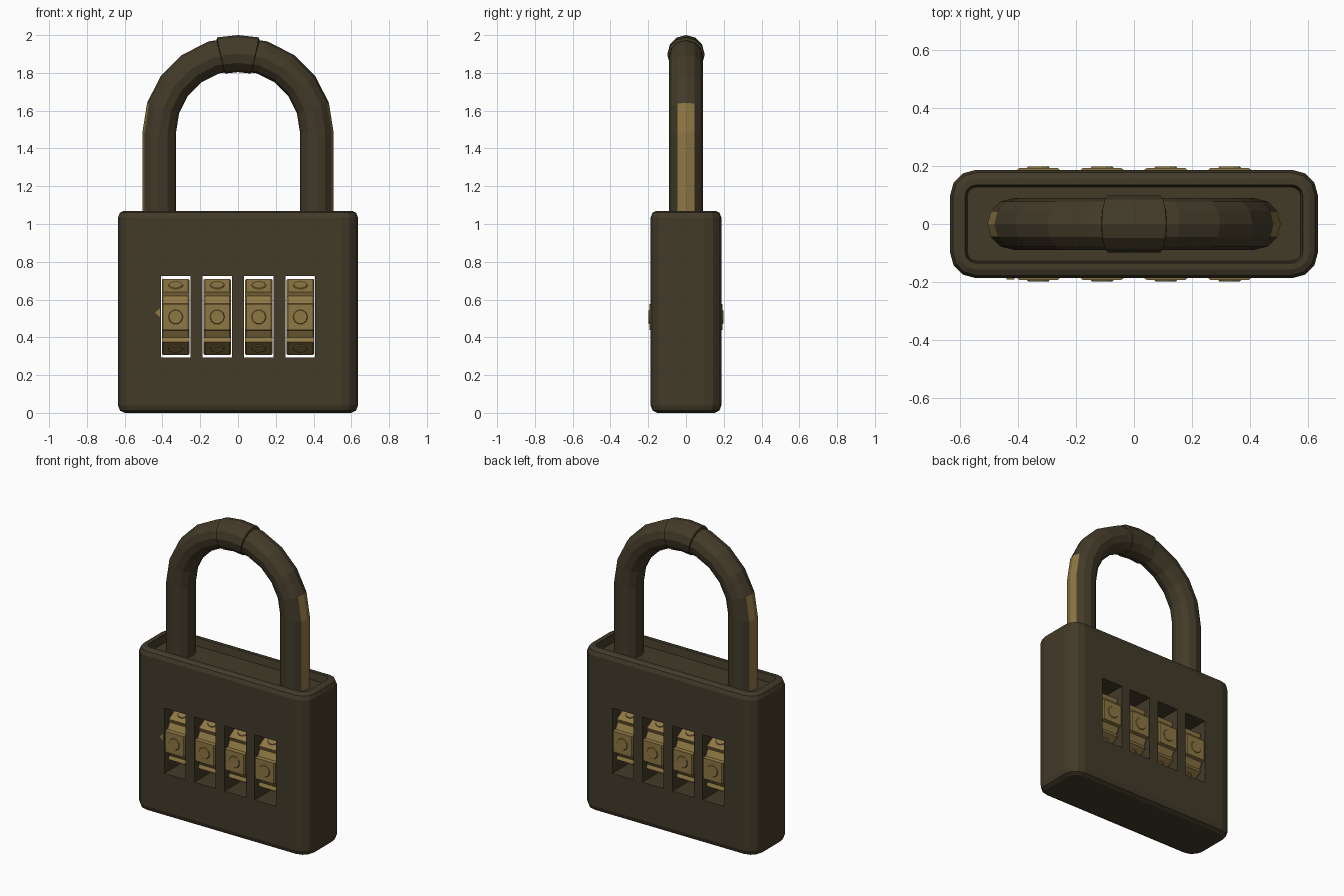
import bpy, bmesh, math
from mathutils import Vector, Matrix

if "Cube" in bpy.data.objects:
    bpy.data.objects.remove(bpy.data.objects["Cube"])


def material(name, rgb):
    m = bpy.data.materials.new(name)
    m.diffuse_color = (*rgb, 1)
    m.use_nodes = True
    m.node_tree.nodes["Principled BSDF"].inputs["Base Color"].default_value = m.diffuse_color
    return m


DARK = material("dark bronze", (0.055, 0.043, 0.022))
GOLD = material("worn brass", (0.27, 0.185, 0.058))


def finish(bm, name, *mats):
    bmesh.ops.recalc_face_normals(bm, faces=bm.faces)
    me = bpy.data.meshes.new(name)
    bm.to_mesh(me)
    bm.free()
    for m in mats:
        me.materials.append(m)
    ob = bpy.data.objects.new(name, me)
    bpy.context.collection.objects.link(ob)
    return ob


def loft(bm, loops):
    """Skin closed point loops and cap both ends."""
    rings = [[bm.verts.new(p) for p in lp] for lp in loops]
    for a, b in zip(rings, rings[1:]):
        n = len(a)
        for i in range(n):
            bm.faces.new((a[i], a[(i + 1) % n], b[(i + 1) % n], b[i]))
    bm.faces.new(rings[0][::-1])
    bm.faces.new(rings[-1])


def rounded_rect(inset, z, hx=0.635, hy=0.187, r=0.09, seg=3):
    rr = max(r - inset, 0.025)
    cx, cy = hx - inset - rr, hy - inset - rr
    pts = []
    for q, (sx, sy) in enumerate([(1, 1), (-1, 1), (-1, -1), (1, -1)]):
        for k in range(seg + 1):
            a = math.pi / 2 * (q + k / seg)
            pts.append((sx * cx + rr * math.cos(a), sy * cy + rr * math.sin(a), z))
    return pts


DIAL_X = [-0.33, -0.11, 0.11, 0.33]
DIAL_Z = 0.508

# Body: chamfered rounded block with a tray sunk in its top
bm = bmesh.new()
loft(bm, [rounded_rect(i, z) for i, z in
          [(0.035, 0), (0.01, 0.012), (0, 0.04), (0, 1.035), (0.01, 1.06),
           (0.03, 1.07), (0.052, 1.07), (0.06, 1.02)]])
body = finish(bm, "lock_body", DARK)

# Dial windows cut right through the body
bm = bmesh.new()
for x in DIAL_X:
    bmesh.ops.create_cube(bm, size=1, matrix=Matrix.Translation((x, 0, DIAL_Z))
                          @ Matrix.Diagonal((0.156, 0.6, 0.432, 1)))
cutter = finish(bm, "window_cutter", DARK)
cutter.hide_render = True
mod = body.modifiers.new("windows", 'BOOLEAN')
mod.operation = 'DIFFERENCE'
mod.solver = 'EXACT'
mod.object = cutter
dg = bpy.context.evaluated_depsgraph_get()
cut_mesh = bpy.data.meshes.new_from_object(body.evaluated_get(dg))
body.modifiers.clear()
body.data = cut_mesh
bpy.data.objects.remove(cutter)


# Number wheels: six raised flats split by grooves, a round mark on each flat
def dial_profile(x, s=1.0):
    pts = []
    for k in range(6):
        for deg, r in [(-23, 0.183), (-19.5, 0.205), (19.5, 0.205), (23, 0.183)]:
            a = math.radians(60 * k + deg)
            pts.append((x, s * r * math.cos(a), DIAL_Z + s * r * math.sin(a)))
    return pts


for n, x in enumerate(DIAL_X):
    bm = bmesh.new()
    loft(bm, [dial_profile(x - 0.073, 0.97), dial_profile(x - 0.066),
              dial_profile(x + 0.066), dial_profile(x + 0.073, 0.97)])
    for k in range(6):
        d = Vector((0, math.cos(k * math.pi / 3), math.sin(k * math.pi / 3)))
        rot = d.to_track_quat('Z', 'X').to_matrix().to_4x4()
        pos = Vector((x, 0, DIAL_Z)) + d * 0.193
        bmesh.ops.create_cone(bm, cap_ends=True, segments=10, radius1=0.043,
                              radius2=0.036, depth=0.01,
                              matrix=Matrix.Translation(pos) @ rot)
    finish(bm, f"number_wheel_{n + 1}", GOLD)

# Small pointer beside the first wheel
bm = bmesh.new()
loft(bm, [[(-0.44, y, 0.53), (-0.412, y, 0.555), (-0.412, y, 0.505)]
          for y in (-0.192, -0.185)])
finish(bm, "pointer", GOLD)

# Shackle
ARC_R, ARC_Z, SIDES = 0.417, 1.485, 12


def ring(a, r, drop=0.0):
    out = Vector((math.cos(a), 0, math.sin(a)))
    c = Vector((0, 0, ARC_Z - drop)) + out * ARC_R
    return [c + out * r * math.cos(t) + Vector((0, r * math.sin(t), 0))
            for t in (2 * math.pi * i / SIDES for i in range(SIDES))]


bm = bmesh.new()
arc = [math.radians(18 * k) for k in range(11)]
loft(bm, [ring(0, 0.089, 0.48)] + [ring(a, 0.089) for a in arc]
     + [ring(math.pi, 0.089, 0.48)])
bmesh.ops.recalc_face_normals(bm, faces=bm.faces)
# Worn brass strip on the outer side of each leg
for f in bm.faces:
    c = f.calc_center_median()
    if abs(c.x) > 0.45 and c.z < 1.64 and abs(f.normal.y) < 0.3 \
            and f.normal.x * c.x > 0 and abs(f.normal.x) > 0.8:
        f.material_index = 1
finish(bm, "shackle", DARK, GOLD)

# Thicker sleeve at the crown of the shackle
bm = bmesh.new()
loft(bm, [ring(math.radians(d), r) for d, r in
          [(77, 0.085), (77.5, 0.098), (90, 0.098), (102.5, 0.098), (103, 0.085)]])
finish(bm, "shackle_sleeve", DARK)
